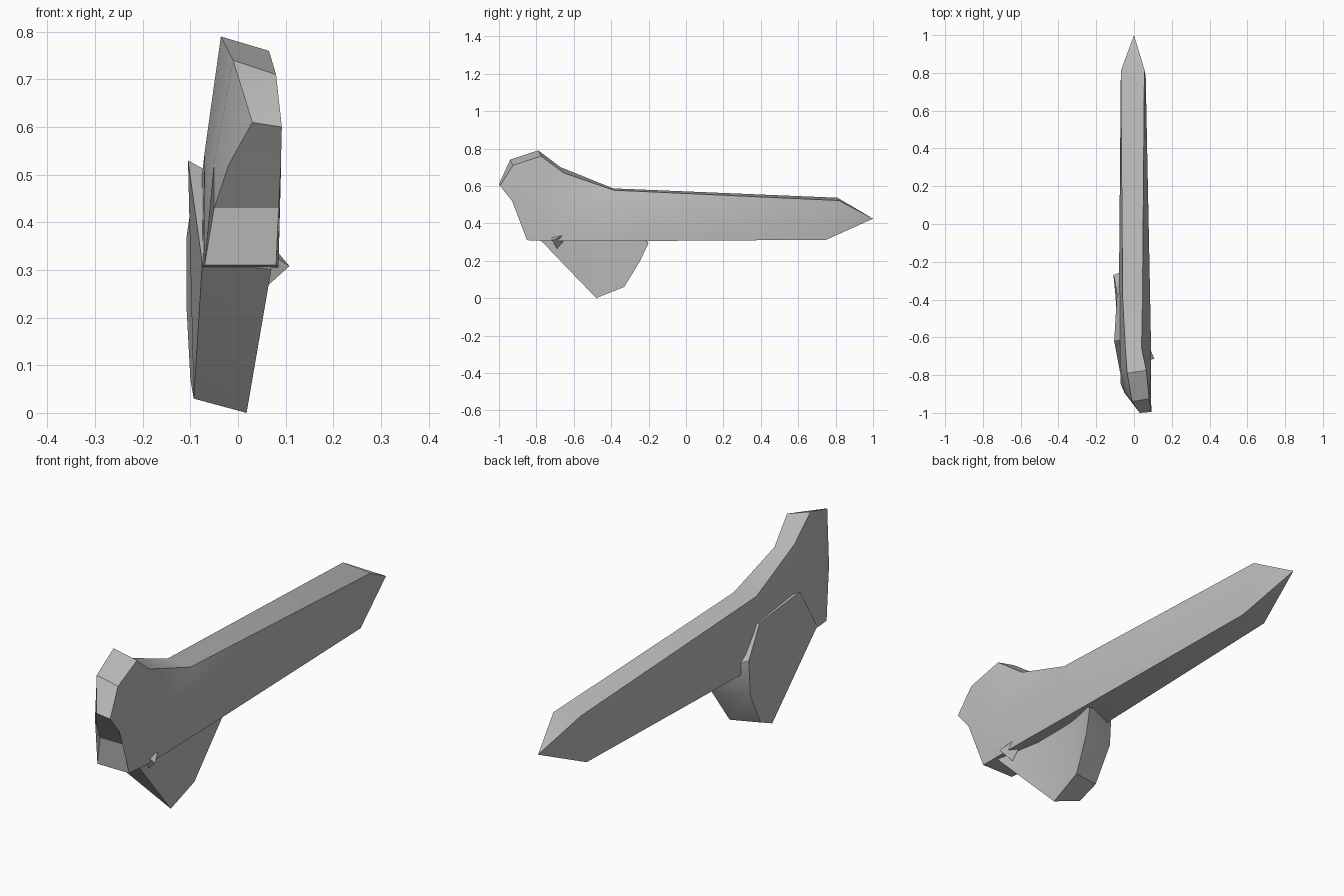
import bpy
import bmesh
import math

cube = bpy.data.objects.get("Cube")
if cube:
    bpy.data.objects.remove(cube)

GREY = (0.5, 0.5, 0.5, 1)
stone = bpy.data.materials.new("stone_grey")
stone.use_nodes = True
stone.diffuse_color = GREY
stone.node_tree.nodes["Principled BSDF"].inputs["Base Color"].default_value = GREY


def loft(name, rings, tip=None):
    """Skin equal-length rings of points; close the far end flat or at a tip."""
    bm = bmesh.new()
    loops = [[bm.verts.new(p) for p in ring] for ring in rings]
    n = len(loops[0])
    for a, b in zip(loops, loops[1:]):
        for i in range(n):
            j = (i + 1) % n
            bm.faces.new((a[i], a[j], b[j], b[i]))
    bm.faces.new(loops[0])
    if tip:
        end = bm.verts.new(tip)
        for i in range(n):
            bm.faces.new((loops[-1][i], loops[-1][(i + 1) % n], end))
    else:
        bm.faces.new(loops[-1])
    bmesh.ops.triangulate(bm, faces=[f for f in bm.faces if len(f.verts) > 3])
    bmesh.ops.recalc_face_normals(bm, faces=bm.faces)
    mesh = bpy.data.meshes.new(name)
    bm.to_mesh(mesh)
    bm.free()
    mesh.materials.append(stone)
    obj = bpy.data.objects.new(name, mesh)
    bpy.context.collection.objects.link(obj)
    bpy.ops.object.select_all(action="DESELECT")
    obj.select_set(True)
    bpy.context.view_layer.objects.active = obj
    bpy.ops.object.shade_smooth_by_angle(angle=math.radians(30))
    return obj


def station(top, bottom, top_x, mid_x, bottom_x, drop):
    """Six-sided slice; the right-hand top edge sits lower by drop."""
    (ty, tz), (by, bz) = top, bottom
    my, mz = (ty + by) / 2, (tz + bz) / 2
    return [(top_x[0], ty, tz), (top_x[1], ty + drop / 2, tz - drop),
            (mid_x[1], my, mz), (bottom_x[1], by, bz),
            (bottom_x[0], by, bz), (mid_x[0], my, mz)]


# Long bar with a raised, rounded head and a pointed far end
loft("body", [
    station((-1, .61), (-.86, .43), (.03, .092), (-.02, .09), (-.05, .085), .01),
    station((-.94, .74), (-.85, .31), (-.01, .08), (-.05, .09), (-.07, .08), .03),
    station((-.79, .79), (-.74, .305), (-.036, .065), (-.07, .09), (-.075, .085), .03),
    station((-.67, .70), (-.6, .305), (-.045, .04), (-.075, .09), (-.08, .085), .03),
    station((-.39, .587), (-.35, .305), (-.06, .045), (-.08, .085), (-.08, .08), .01),
    station((.81, .537), (.75, .312), (-.07, .055), (-.07, .062), (-.055, .055), .015),
], tip=(0, 1, .425))

# Slanted fin, laid flush over the right flank and tapering downward
outer = [(-.105, -.62, .53), (-.09, -.37, .49), (-.108, -.27, .37),
         (-.108, -.28, .22), (-.1, -.36, .07), (-.093, -.45, .03), (-.075, -.78, .315)]
inner = [(.04, -.6, .45), (.04, -.37, .42), (.065, -.2, .295),
         (.045, -.245, .2), (.025, -.33, .06), (.018, -.48, 0), (.07, -.77, .302)]
loft("fin", [outer, inner])

# Small chip standing out where the fin meets the body
loft("side_chip", [
    [(.06, -.72, .34), (.06, -.6, .365), (.06, -.69, .265)],
], tip=(.108, -.715, .308))
